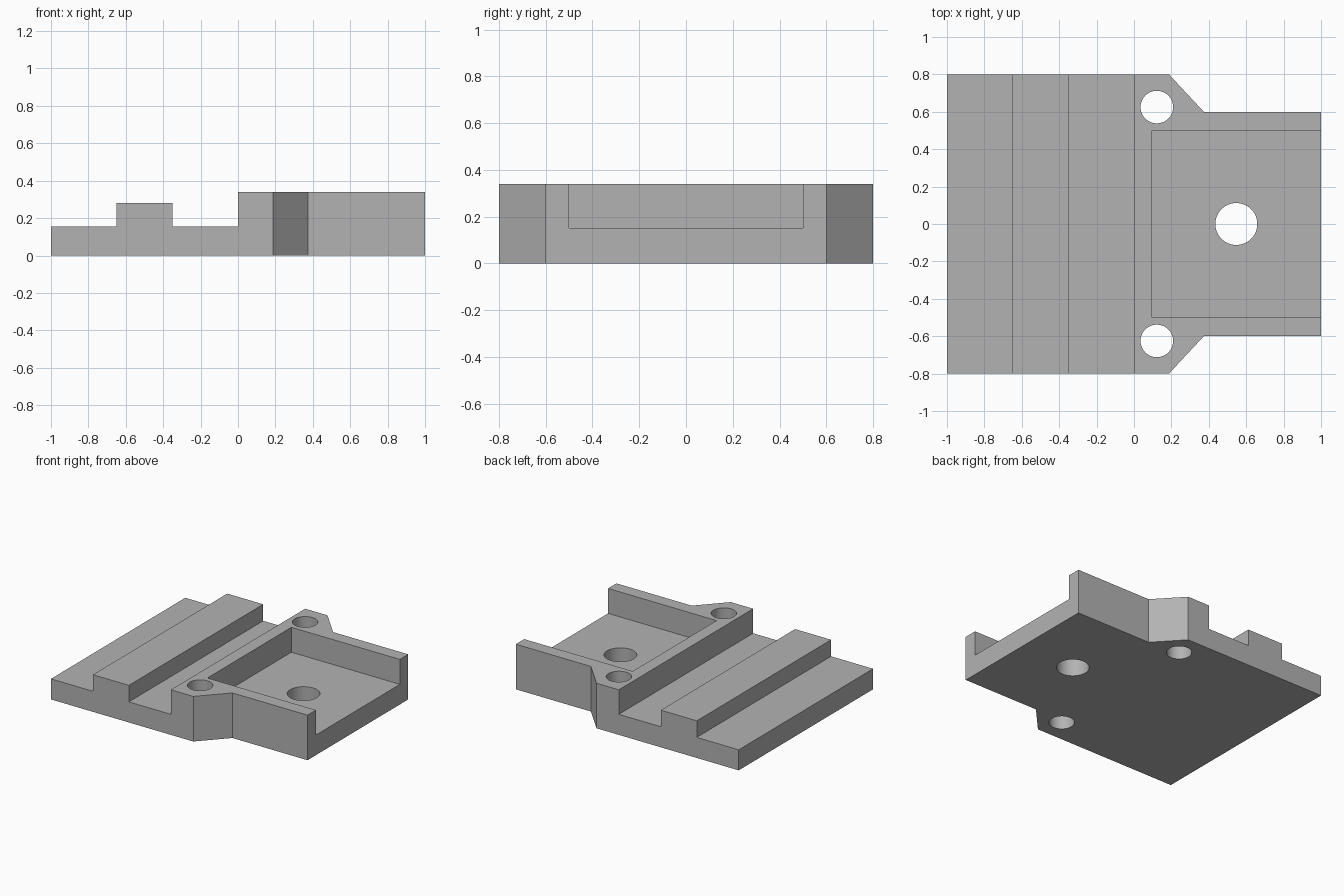
import bpy
import bmesh
import math
from mathutils import Vector

cube = bpy.data.objects.get("Cube")
if cube:
    bpy.data.objects.remove(cube, do_unlink=True)

grey = bpy.data.materials.new("neutral grey")
grey.use_nodes = True
colour = (0.45, 0.45, 0.45, 1)
grey.diffuse_color = colour
grey.node_tree.nodes["Principled BSDF"].inputs["Base Color"].default_value = colour


def prism(name, points, direction):
    """Extrude a closed outline of 3D points along a direction."""
    bm = bmesh.new()
    face = bm.faces.new([bm.verts.new(p) for p in points])
    extruded = bmesh.ops.extrude_face_region(bm, geom=[face])["geom"]
    moved = [v for v in extruded if isinstance(v, bmesh.types.BMVert)]
    bmesh.ops.translate(bm, verts=moved, vec=Vector(direction))
    bmesh.ops.recalc_face_normals(bm, faces=bm.faces)
    mesh = bpy.data.meshes.new(name)
    bm.to_mesh(mesh)
    bm.free()
    mesh.materials.append(grey)
    obj = bpy.data.objects.new(name, mesh)
    bpy.context.collection.objects.link(obj)
    return obj


def combine(target, cutter, operation="DIFFERENCE"):
    """Apply a boolean and discard its cutter."""
    cutter.hide_render = True
    mod = target.modifiers.new(cutter.name, "BOOLEAN")
    mod.operation, mod.object, mod.solver = operation, cutter, "EXACT"
    bpy.context.view_layer.objects.active = target
    bpy.ops.object.modifier_apply(modifier=mod.name)
    bpy.data.objects.remove(cutter, do_unlink=True)


# Stepped side profile: thin plate, raised rib and tall block
profile = [(-1, 0), (1, 0), (1, 0.34), (0, 0.34), (0, 0.155), (-0.35, 0.155),
           (-0.35, 0.28), (-0.65, 0.28), (-0.65, 0.155), (-1, 0.155)]
bracket = prism("mounting_bracket", [(x, -0.8, z) for x, z in profile], (0, 1.6, 0))

# Narrowed end with chamfered shoulders
shoulder = [(0.187, 0.8), (0.373, 0.6), (1.1, 0.6), (1.1, 0.9), (0.094, 0.9)]
for side in (-1, 1):
    outline = [(x, side * y, -0.1) for x, y in shoulder]
    combine(bracket, prism("shoulder_cutter", outline, (0, 0, 1)))

# Open-ended pocket
pocket = [(0.095, -0.5, 0.152), (1.1, -0.5, 0.152), (1.1, 0.5, 0.152), (0.095, 0.5, 0.152)]
combine(bracket, prism("pocket_cutter", pocket, (0, 0, 1)))

# Two screw holes and a larger hole in the pocket floor
for x, y, radius in ((0.122, 0.625, 0.087), (0.122, -0.625, 0.087), (0.547, 0, 0.112)):
    ring = [(x + radius * math.cos(i * math.tau / 64),
             y + radius * math.sin(i * math.tau / 64), -0.1) for i in range(64)]
    combine(bracket, prism("hole_cutter", ring, (0, 0, 1)))

# Smooth hole walls, sharp edges elsewhere
bpy.ops.object.select_all(action="DESELECT")
bracket.select_set(True)
bpy.context.view_layer.objects.active = bracket
bpy.ops.object.shade_smooth_by_angle(angle=math.radians(30))
